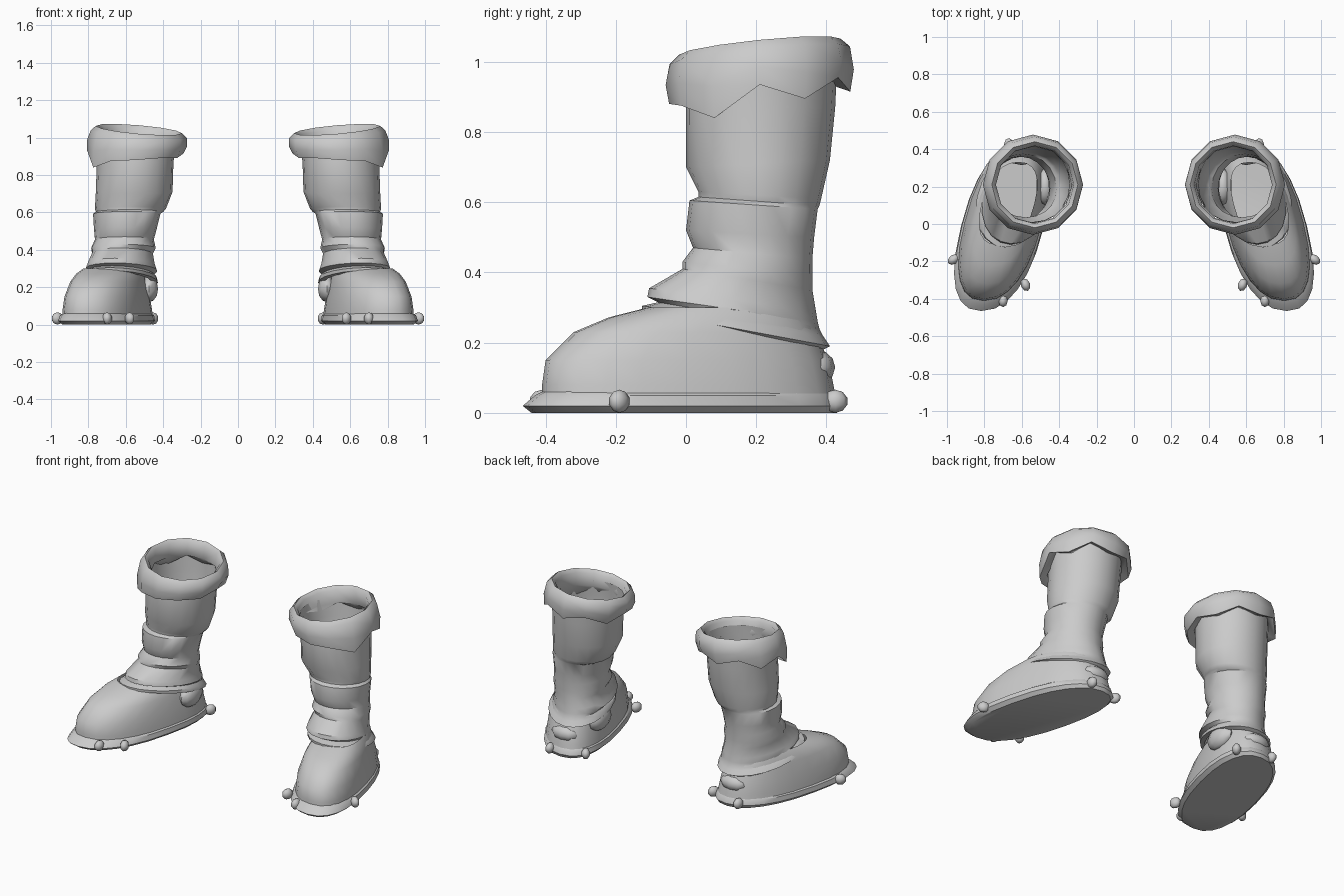
import bpy, bmesh, math
from mathutils import Matrix, Vector

cube = bpy.data.objects.get("Cube")
if cube:
    bpy.data.objects.remove(cube)

grey = bpy.data.materials.new("grey leather")
grey.use_nodes = True
colour = (0.6, 0.6, 0.6, 1)
grey.diffuse_color = colour
grey.node_tree.nodes["Principled BSDF"].inputs["Base Color"].default_value = colour


def finish(name, bm, angle=40):
    """Turn a bmesh into a smooth object mirrored to both feet."""
    bmesh.ops.recalc_face_normals(bm, faces=bm.faces)
    mesh = bpy.data.meshes.new(name)
    bm.to_mesh(mesh)
    bm.free()
    obj = bpy.data.objects.new(name, mesh)
    bpy.context.collection.objects.link(obj)
    mesh.materials.append(grey)
    bpy.ops.object.select_all(action='DESELECT')
    obj.select_set(True)
    bpy.context.view_layer.objects.active = obj
    bpy.ops.object.shade_smooth_by_angle(angle=math.radians(angle))
    obj.modifiers.new("pair", 'MIRROR').use_mirror_merge = False
    return obj


def loft(name, rings, cap=False, loop=False, angle=40):
    """Skin a list of point rings of equal length."""
    bm = bmesh.new()
    rows = [[bm.verts.new(p) for p in ring] for ring in rings]
    n = len(rows[0])
    pairs = list(zip(rows, rows[1:]))
    if loop:
        pairs.append((rows[-1], rows[0]))
    for a, b in pairs:
        for i in range(n):
            j = (i + 1) % n
            bm.faces.new((a[i], a[j], b[j], b[i]))
    if cap:
        bm.faces.new(rows[-1])
    return finish(name, bm, angle)


def oval(z_front, z_back, y0, y1, x0, x1, skew=0.0, power=1.0, n=20):
    """Oval ring, tilted front to back and skewed towards the toe."""
    pts = []
    for i in range(n):
        a = math.tau * i / n
        c, s = (math.copysign(abs(v) ** power, v) for v in (math.cos(a), math.sin(a)))
        dy = (y1 - y0) / 2 * s
        x = (x0 + x1) / 2 + (x1 - x0) / 2 * c - skew * dy
        pts.append((x, (y0 + y1) / 2 + dy, z_front + (z_back - z_front) * (s + 1) / 2))
    return pts


def foot_ring(z, y0, y1, w, power=0.85):
    """Level ring around the foot, whose toe turns outward."""
    mid = 0.70 - 0.25 * (y0 + y1) / 2
    return oval(z, z, y0, y1, mid - w, mid + w, 0.25, power, 24)


# Shaft with slouched folds: front z, back z, front y, back y, inner x, outer x, skew
shaft = [
    (.97, .98, .01, .43, .33, .76, 0),
    (.87, .87, .00, .425, .345, .755, 0),
    (.70, .72, .00, .41, .35, .76, 0),
    (.63, .61, .035, .385, .385, .765, 0),
    (.615, .59, .035, .38, .40, .76, 0),
    (.605, .58, .01, .375, .415, .775, 0),
    (.52, .50, .00, .365, .435, .77, 0),
    (.47, .44, .02, .36, .45, .765, 0),
    (.43, .39, -.01, .36, .44, .785, .05),
    (.41, .35, -.01, .36, .455, .78, .1),
    (.355, .29, -.105, .37, .445, .80, .15),
    (.33, .26, -.11, .375, .435, .81, .15),
    (.315, .24, -.08, .38, .455, .80, .2),
    (.305, .22, -.125, .39, .44, .83, .2),
    (.29, .19, -.125, .41, .435, .84, .2),
    (.285, .18, -.09, .39, .46, .82, .2),
]
loft("boot_shaft", [oval(*r) for r in shaft])

# Rounded foot: height, toe y, heel y, half width
foot = [
    (.30, -.11, .33, .14),
    (.272, -.22, .35, .16),
    (.23, -.32, .37, .175),
    (.15, -.40, .405, .195),
    (.08, -.41, .42, .205),
    (.03, -.41, .43, .21),
]
loft("boot_foot", [foot_ring(*r) for r in foot])

# Sole, flared at the rim
sole = [
    (.065, -.40, .415, .195),
    (.05, -.43, .43, .217),
    (.02, -.465, .44, .222),
    (.0, -.44, .43, .20),
]
loft("boot_sole", [foot_ring(*r) for r in sole], cap=True)

# Studs around the sole
studs = bmesh.new()
for x, y in [(.965, -.19), (.905, -.325), (.70, -.41), (.58, -.325), (.67, .425), (.455, .37)]:
    turn = Matrix.Rotation(math.atan2(y, x - .70), 4, 'Z')
    place = Matrix.Translation((x, y, .033)) @ turn @ Matrix.Diagonal((1.1, .8, 1, 1))
    bmesh.ops.create_uvsphere(studs, u_segments=8, v_segments=5, radius=.033, matrix=place)
finish("sole_studs", studs, 60)

# Pinched tuck at the inner ankle and the heel tab
tucks = bmesh.new()
for spot, size in [((.475, .20, .19), (.05, .10, .07)), ((.60, .37, .13), (.09, .055, .05))]:
    place = Matrix.Translation(spot) @ Matrix.Diagonal((*size, 1))
    bmesh.ops.create_uvsphere(tucks, u_segments=10, v_segments=6, radius=1, matrix=place)
finish("ankle_tucks", tucks, 60)

# Turned-down cuff with a jagged hem, listed from the outer side round the back
hem = [.935, .895, .955, .915, .94, .89, .915, .89, .89, .88, .875, .84]


def cuff_ring(cx, r, height):
    """Twelve-sided ring; height is a function of index and position."""
    ring = []
    for i in range(12):
        a = math.tau * i / 12
        x, y = cx + r * math.cos(a), .21 + r * math.sin(a)
        ring.append(Vector((x, y, height(i, x, y))))
    return ring


def rim(drop):
    return lambda i, x, y: 1.043 - drop + .085 * (x - .53) + .10 * (y - .21)


cuff = [
    cuff_ring(.535, .205, rim(.10)),
    cuff_ring(.53, .208, rim(.02)),
    cuff_ring(.53, .23, rim(.0)),
    cuff_ring(.53, .257, rim(.025)),
    cuff_ring(.54, .268, lambda i, x, y: (rim(.03)(i, x, y) + hem[i]) / 2),
    cuff_ring(.55, .258, lambda i, x, y: hem[i]),
    cuff_ring(.55, .215, lambda i, x, y: hem[i] + .015),
]
loft("boot_cuff", cuff, loop=True, angle=50)
